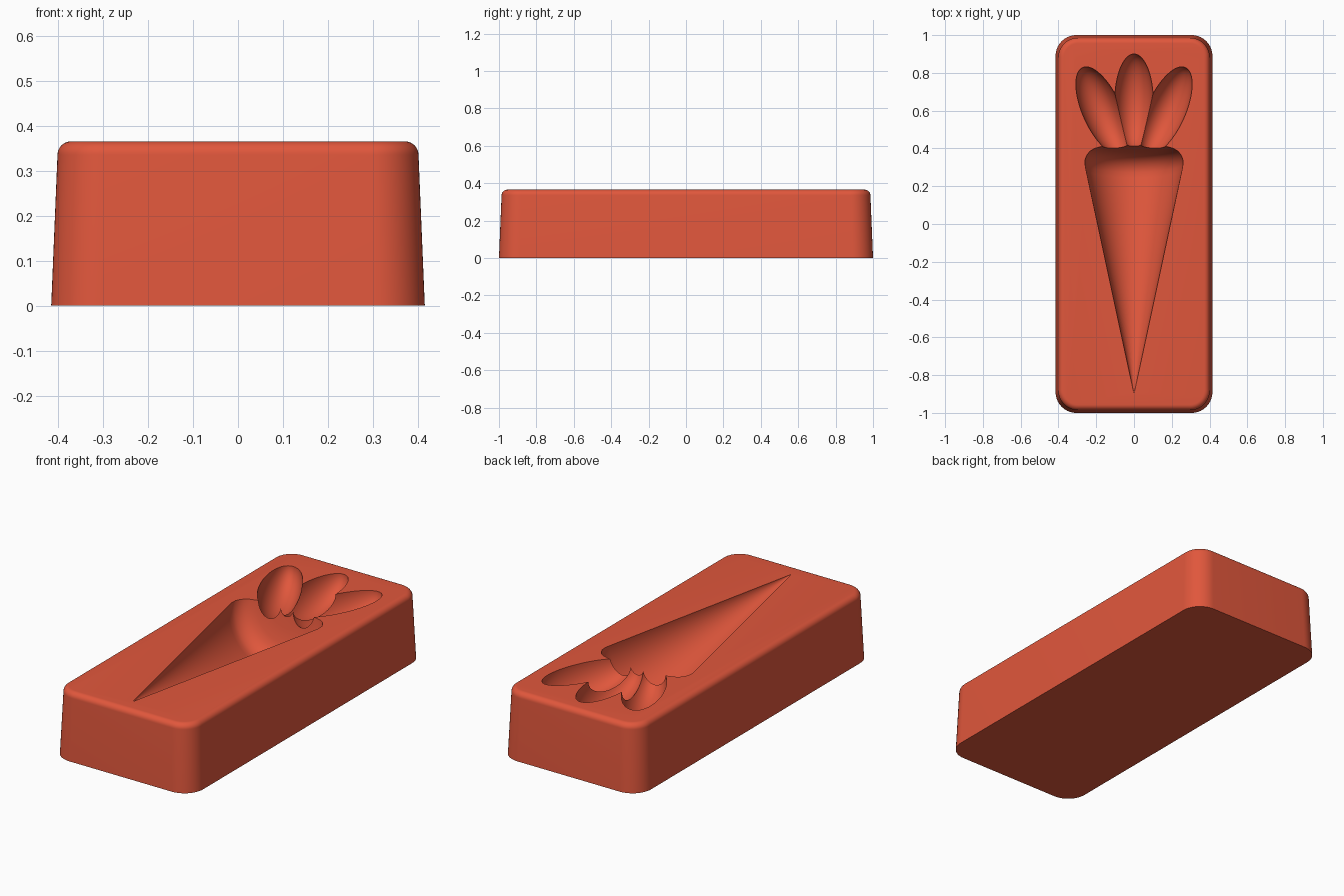
import bpy, bmesh
from math import sin, cos, pi, radians
from mathutils import Matrix, Vector

cube = bpy.data.objects.get("Cube")
if cube:
    bpy.data.objects.remove(cube, do_unlink=True)

TOP = 0.365

coral = bpy.data.materials.new("coral red")
coral.use_nodes = True
colour = (0.75, 0.095, 0.045, 1)
coral.diffuse_color = colour
coral.node_tree.nodes["Principled BSDF"].inputs["Base Color"].default_value = colour


def make_object(name, bm):
    bmesh.ops.recalc_face_normals(bm, faces=bm.faces)
    mesh = bpy.data.meshes.new(name)
    bm.to_mesh(mesh)
    bm.free()
    mesh.materials.append(coral)
    obj = bpy.data.objects.new(name, mesh)
    bpy.context.collection.objects.link(obj)
    return obj


def skin(bm, rings):
    """Join closed rings of points into a capped tube."""
    loops = [[bm.verts.new(p) for p in ring] for ring in rings]
    for a, b in zip(loops, loops[1:]):
        for i in range(len(a)):
            j = (i + 1) % len(a)
            bm.faces.new((a[i], a[j], b[j], b[i]))
    bm.faces.new(loops[0])
    bm.faces.new(loops[-1])


def rounded_rectangle(hx, hy, r, z, steps=14):
    ring = []
    for k, (sx, sy) in enumerate([(1, 1), (-1, 1), (-1, -1), (1, -1)]):
        for i in range(steps + 1):
            a = (k + i / steps) * pi / 2
            ring.append((sx * (hx - r) + r * cos(a), sy * (hy - r) + r * sin(a), z))
    return ring


# Block with drafted sides and a rounded upper edge
FILLET = 0.03
rings = [rounded_rectangle(0.415, 1.0, 0.11, 0)]
for i in range(9):
    a = i / 8 * pi / 2
    inset = FILLET * (1 - cos(a))
    rings.append(rounded_rectangle(0.401 - inset, 0.986 - inset, 0.105 - inset,
                                   TOP - FILLET + FILLET * sin(a)))
bm = bmesh.new()
skin(bm, rings)
block = make_object("mold_block", bm)

# Root cavity: a long cone lying on its side with a rounded, leaning blunt end
profile = [(-0.892, 0.002), (0.0, 0.193), (0.29, 0.255), (0.32, 0.26), (0.345, 0.258),
           (0.367, 0.248), (0.385, 0.234), (0.4, 0.21), (0.41, 0.175), (0.417, 0.1), (0.42, 0.02)]
SEGMENTS = 96
rings = []
for y, r in profile:
    lean = 0.18 if y > 0.25 else 0
    ring = []
    for i in range(SEGMENTS):
        a = 2 * pi * (i + 0.37) / SEGMENTS
        ring.append((r * cos(a), y + lean * r * sin(a), TOP + r * sin(a)))
    rings.append(ring)
bm = bmesh.new()
skin(bm, rings)
cutters = [make_object("root_cutter", bm)]

# Leaf cavities: three fanned ellipsoids
for name, x, y, turn in [("middle", 0, 0.65, 0), ("left", 0.17, 0.6, -24), ("right", -0.17, 0.6, 24)]:
    bm = bmesh.new()
    bmesh.ops.create_uvsphere(bm, u_segments=64, v_segments=40, radius=1)
    shape = (Matrix.Translation(Vector((x, y, TOP))) @ Matrix.Rotation(radians(turn), 4, "Z")
             @ Matrix.Diagonal((0.102, 0.25, 0.14, 1)) @ Matrix.Rotation(radians(91.7), 4, "X")
             @ Matrix.Rotation(radians(1.3), 4, "Z"))
    bmesh.ops.transform(bm, matrix=shape, verts=bm.verts)
    cutters.append(make_object(name + "_leaf_cutter", bm))

# Carve the cavities, then drop the cutters
bpy.ops.object.select_all(action="DESELECT")
block.select_set(True)
bpy.context.view_layer.objects.active = block
for cutter in cutters:
    mod = block.modifiers.new("carve", "BOOLEAN")
    mod.operation = "DIFFERENCE"
    mod.solver = "EXACT"
    mod.object = cutter
    bpy.ops.object.modifier_apply(modifier=mod.name)
    bpy.data.objects.remove(cutter, do_unlink=True)

bpy.ops.object.shade_smooth_by_angle(angle=radians(30))
